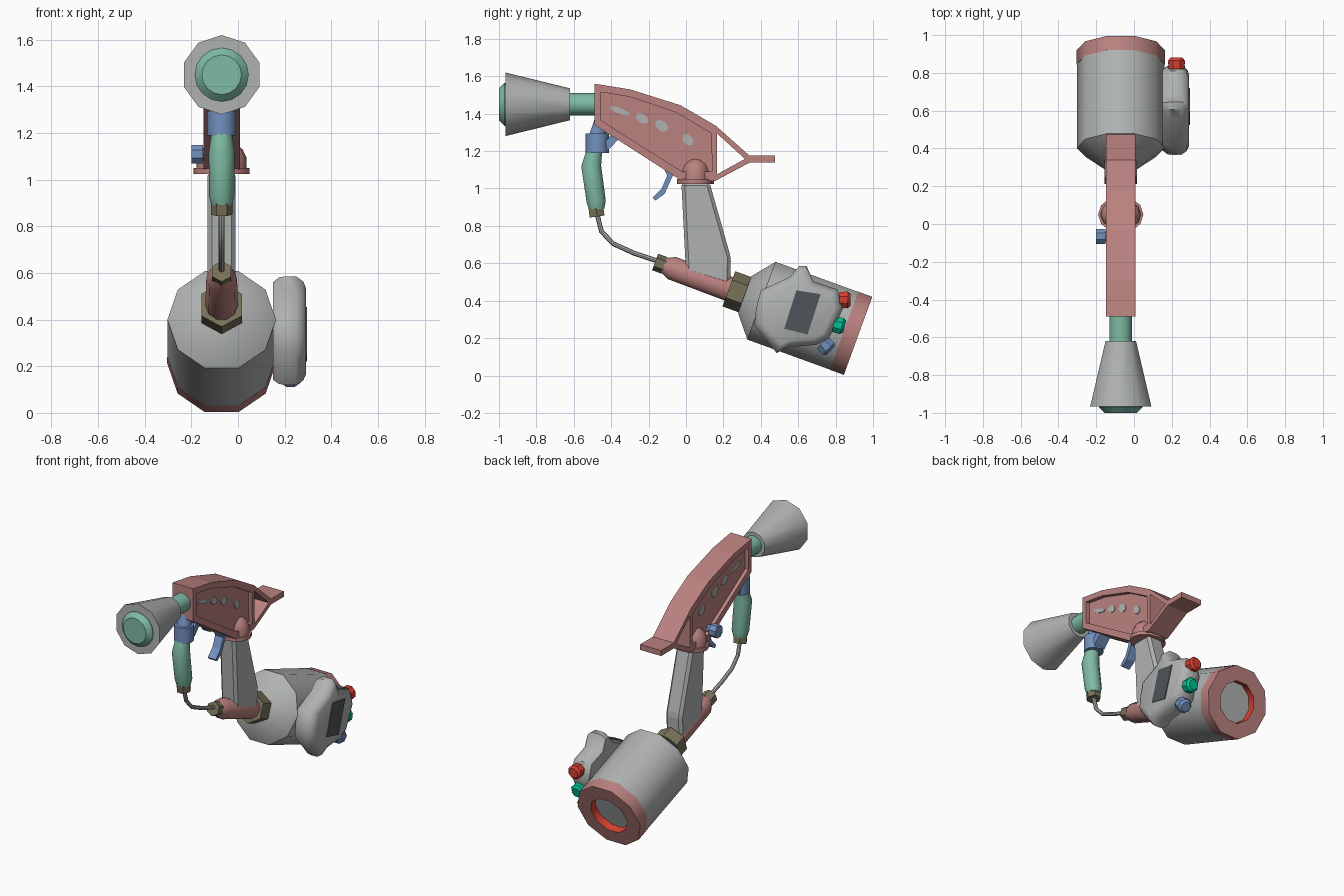
import bpy, bmesh
from math import radians, cos, sin, tau
from mathutils import Vector

cube = bpy.data.objects.get("Cube")
if cube:
    bpy.data.objects.remove(cube)

CX = -0.07  # centre plane of the tool


def material(name, rgb):
    m = bpy.data.materials.new(name)
    m.use_nodes = True
    m.diffuse_color = (*rgb, 1)
    m.node_tree.nodes["Principled BSDF"].inputs["Base Color"].default_value = (*rgb, 1)
    return m


GREY = material("grey metal", (0.43, 0.45, 0.44))
PINK = material("dusty red", (0.49, 0.22, 0.21))
MINT = material("mint green", (0.21, 0.49, 0.37))
BLUE = material("slate blue", (0.17, 0.28, 0.52))
OLIVE = material("olive brass", (0.19, 0.17, 0.10))
DARK = material("dark screen", (0.08, 0.09, 0.10))
RED = material("signal red", (0.68, 0.05, 0.03))
TEAL = material("signal green", (0.0, 0.52, 0.28))


def finish(name, bm, mats, angle):
    bmesh.ops.recalc_face_normals(bm, faces=bm.faces)
    for f in bm.faces:
        f.smooth = angle > 0
    me = bpy.data.meshes.new(name)
    bm.to_mesh(me)
    bm.free()
    if angle:
        me.set_sharp_from_angle(angle=radians(angle))
    for m in mats:
        me.materials.append(m)
    ob = bpy.data.objects.new(name, me)
    bpy.context.scene.collection.objects.link(ob)
    return ob


def skin(bm, rings, slots):
    """Join rings of vertices, cap both ends."""
    n = len(rings[0])
    for s, (a, b) in enumerate(zip(rings, rings[1:])):
        for k in range(n):
            j = (k + 1) % n
            f = bm.faces.new((a[k], a[j], b[j], b[k]))
            f.material_index = slots[s] if slots else 0
    bm.faces.new(rings[0][::-1])
    f = bm.faces.new(rings[-1])
    f.material_index = slots[-1] if slots else 0


def loft(name, pts, radii, mats, sides=10, phase=0, axis=None, squash=1, slots=None, angle=40):
    """Round tube through 3D points; a fixed axis gives a turned part."""
    bm = bmesh.new()
    rings = []
    for i, p in enumerate(pts):
        d = axis or pts[min(i + 1, len(pts) - 1)] - pts[max(i - 1, 0)]
        d = d.normalized()
        e1 = Vector((0, 1, 0)) if abs(d.x) > 0.9 else Vector((1, 0, 0))
        e2 = d.cross(e1) * squash
        turn = [radians(phase) + tau * k / sides for k in range(sides)]
        rings.append([bm.verts.new(p + radii[i] * (cos(t) * e1 + sin(t) * e2)) for t in turn])
    skin(bm, rings, slots)
    return finish(name, bm, mats, angle)


def turned(name, origin, axis, profile, mat, **kw):
    axis = Vector(axis).normalized()
    pts = [Vector(origin) + axis * t for t, r in profile]
    mats = mat if isinstance(mat, list) else [mat]
    return loft(name, pts, [r for t, r in profile], mats, axis=axis, **kw)


def path(name, yz, radii, mat, **kw):
    return loft(name, [Vector((CX, y, z)) for y, z in yz], radii, [mat], **kw)


def prism(name, outline, x0, x1, mat, bevel=0):
    """Side outline extruded across x."""
    bm = bmesh.new()
    skin(bm, [[bm.verts.new((x, y, z)) for y, z in outline] for x in (x0, x1)], None)
    if bevel:
        bmesh.ops.bevel(bm, geom=bm.edges[:], offset=bevel, segments=1, affect='EDGES')
    return finish(name, bm, [mat], 0)


def cut(ob, cutter):
    mod = ob.modifiers.new("cut", 'BOOLEAN')
    mod.object, mod.operation, mod.solver = cutter, 'DIFFERENCE', 'EXACT'
    graph = bpy.context.evaluated_depsgraph_get()
    me = bpy.data.meshes.new_from_object(ob.evaluated_get(graph))
    ob.modifiers.clear()
    ob.data = me
    bpy.data.objects.remove(cutter)


# Nozzle
FRONT = (0, -1, 0)
muzzle = (CX, 0, 1.45)
turned("nozzle_cone", muzzle, FRONT, [(0.62, 0.085), (0.965, 0.17)], GREY, phase=90)
turned("nozzle_lens", muzzle, FRONT, [(0.95, 0.115), (0.97, 0.115), (1.0, 0.085)], MINT, sides=16)
turned("nozzle_collar", muzzle, FRONT, [(0.47, 0.06), (0.64, 0.06)], MINT, sides=12)

# Gun body with recessed sides and an open tail
body = prism("gun_body", [(-.49, 1.56), (-.30, 1.53), (-.03, 1.445), (.16, 1.335), (.34, 1.175),
                          (.475, 1.175), (.475, 1.138), (.34, 1.138), (.155, 1.04), (-.03, 1.045),
                          (-.38, 1.27), (-.49, 1.34)], CX - 0.077, CX + 0.079, PINK)
cut(body, prism("tail_cutter", [(.165, 1.295), (.315, 1.158), (.165, 1.075)], -0.3, 0.2, PINK))
recess = [(-.455, 1.515), (-.3, 1.49), (-.05, 1.405), (.135, 1.295), (.14, 1.09),
          (-.02, 1.09), (-.37, 1.31), (-.455, 1.365)]
spots = [(-.355, 1.415, .055, .016), (-.235, 1.375, .034, .026),
         (-.13, 1.335, .034, .03), (.01, 1.26, .03, .03)]
for side in (-1, 1):
    floor = CX + side * 0.053
    cut(body, prism("recess_cutter", recess, floor, CX + side * 0.2, PINK))
    # Slanted spots on the recessed panel
    for i, (y, z, a, b) in enumerate(spots):
        ring = [(y + a * cos(t), z + b * sin(t) - 0.35 * a * cos(t))
                for t in (tau * k / 10 for k in range(10))]
        prism(f"panel_spot_{i}", ring, floor - side * 0.002, floor + side * 0.005, GREY)

# Pivot, grip, trigger and side button
turned("pivot_plate", (CX, 0.05, 1.025), (0, 0, 1), [(0, .12), (.025, .12)], PINK, sides=12, squash=.82)
turned("pivot_dome", (CX, 0.05, 1.04), (0, 0, 1),
       [(0, .108), (.055, .106), (.09, .09), (.115, .058), (.128, .015)], PINK, sides=12, squash=.76)
prism("grip", [(-.025, 1.035), (.125, 1.035), (.24, .63), (.235, .48), (0, .55)],
      -0.13, -0.01, GREY, 0.018)
prism("trigger", [(-.13, 1.13), (-.1, 1.07), (-.13, 1.0), (-.18, .95), (-.165, .935), (-.115, .97),
                  (-.07, 1.07), (-.06, 1.11)], -0.1, -0.04, BLUE)
turned("side_button_stem", (-0.1, -0.065, 1.11), (-1, 0, 0), [(0, .028), (.07, .028)], BLUE, sides=8)
turned("side_button", (-0.15, -0.065, 1.11), (-1, 0, 0), [(0, .043), (.05, .043)], BLUE, sides=8, phase=22.5)

# Front handle and hose
path("handle_socket", [(-.475, 1.19), (-.475, 1.295)], [.062, .062], BLUE, sides=12)
path("handle_neck", [(-.475, 1.28), (-.44, 1.38)], [.045, .045], BLUE)
prism("handle_strut", [(-.43, 1.25), (-.42, 1.2), (-.35, 1.275), (-.39, 1.3)], -0.11, -0.03, BLUE)
path("front_handle", [(-.478, .89), (-.48, .93), (-.507, 1.12), (-.49, 1.2)],
     [.044, .054, .056, .044], MINT)
path("handle_nut", [(-.475, .85), (-.482, .9)], [.046, .046], OLIVE, sides=6)
path("hose", [(-.477, .87), (-.452, .77), (-.39, .705), (-.28, .655), (-.13, .605)],
     [.013] * 5, GREY, sides=8)

# Tank and feed tube share one tilted axis
DOWN = (0, cos(radians(20)), -sin(radians(20)))
tank_end = (CX, 0.92, 0.212)
turned("tank", tank_end, DOWN, [(-.645, .11), (-.55, .2325), (-.075, .2325)], GREY)
turned("tank_rim", tank_end, DOWN, [(-.08, .2335), (0, .2335), (0, .135), (-.05, .135)],
       [PINK, RED, GREY], slots=[0, 0, 1, 2])
turned("tank_nut", tank_end, DOWN, [(-.735, .1), (-.635, .1)], OLIVE, sides=6, phase=90)
turned("feed_tube", tank_end, DOWN, [(-1.11, .04), (-1.06, .066), (-.72, .07)], PINK)
turned("tube_nut", tank_end, DOWN, [(-1.155, .047), (-1.1, .047)], OLIVE, sides=6, phase=90)

# Side monitor: rounded housing built from scaled outlines
housing = [(.645, .585), (.605, .585), (.56, .53), (.40, .455), (.375, .36), (.365, .27), (.485, .12),
           (.54, .15), (.70, .165), (.765, .2), (.84, .36), (.81, .46), (.68, .505)]
bm = bmesh.new()
layers = [(.15, .9), (.175, .98), (.2, 1), (.25, 1), (.28, .91), (.291, .8)]
skin(bm, [[bm.verts.new((x, .61 + (y - .61) * s, .34 + (z - .34) * s)) for y, z in housing]
          for x, s in layers], None)
finish("monitor_housing", bm, [GREY], 50)
prism("monitor_screen", [(.59, .455), (.72, .435), (.65, .22), (.525, .25)], .288, .296, DARK)

# Signal knobs
knobs = [("red", RED, (.82, .405), (1, -.03)), ("green", TEAL, (.79, .275), (1, -.25)),
         ("blue", BLUE, (.73, .175), (.7, -.7))]
for name, mat, (y, z), (dy, dz) in knobs:
    turned(f"{name}_knob", (.225, y, z), (0, dy, dz),
           [(0, .046), (.045, .048), (.06, .034)], mat, sides=8, phase=22.5)
